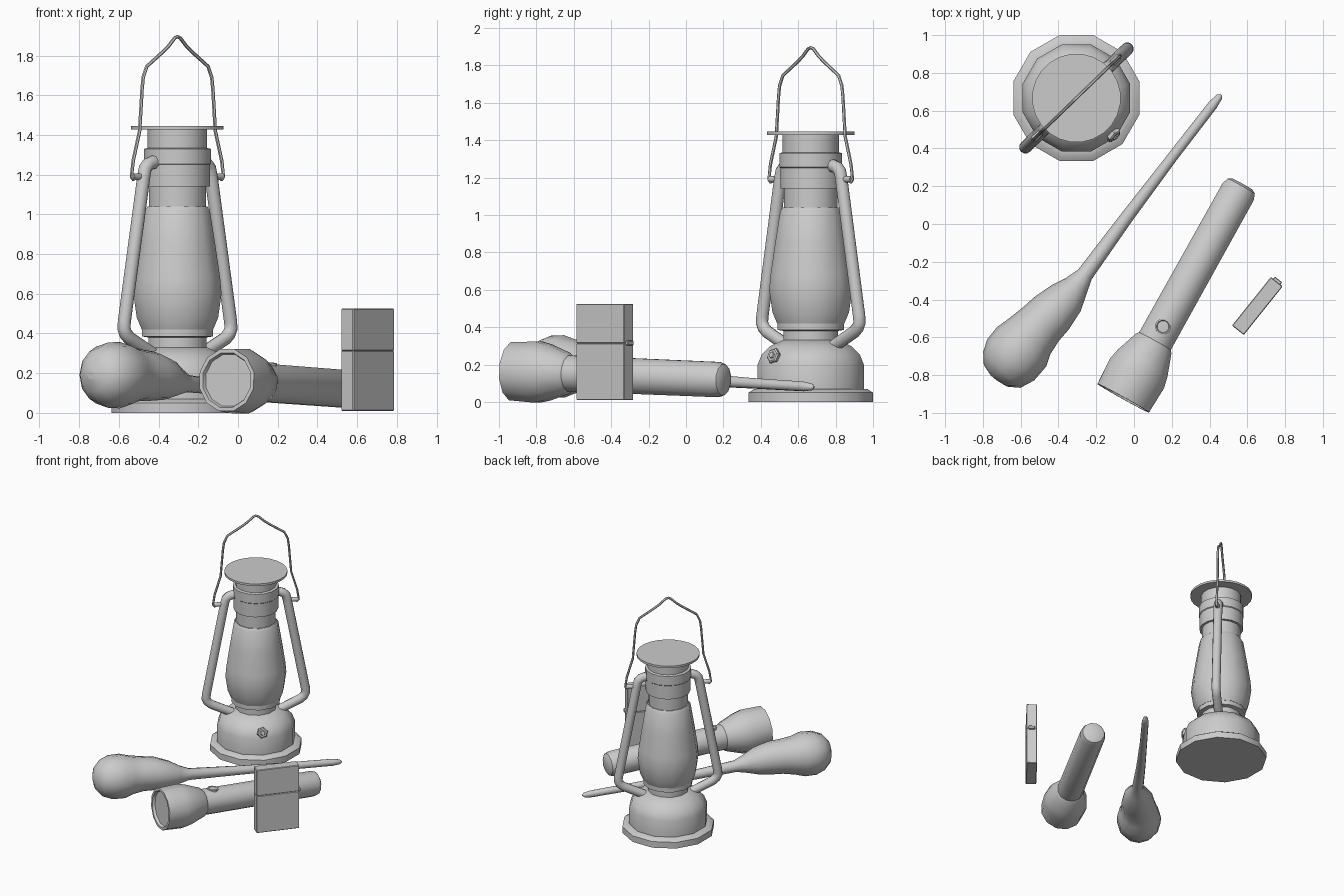
import bpy, bmesh, math
from mathutils import Vector, Matrix

if "Cube" in bpy.data.objects:
    bpy.data.objects.remove(bpy.data.objects["Cube"])


def finish(ob, angle=35):
    bpy.ops.object.select_all(action='DESELECT')
    ob.select_set(True)
    bpy.context.view_layer.objects.active = ob
    bpy.ops.object.shade_smooth_by_angle(angle=math.radians(angle))
    return ob


def mesh_object(name, bm):
    bmesh.ops.recalc_face_normals(bm, faces=bm.faces[:])
    me = bpy.data.meshes.new(name)
    bm.to_mesh(me)
    bm.free()
    ob = bpy.data.objects.new(name, me)
    bpy.context.collection.objects.link(ob)
    return finish(ob)


def lathe(name, profile, origin, axis=(0, 0, 1), sides=12, lobe=1.0):
    """Revolve (radius, height) points; lobe scales every other column."""
    bm = bmesh.new()
    m = Matrix.Translation(origin) @ Vector(axis).to_track_quat('Z', 'Y').to_matrix().to_4x4()
    k = 1 / math.cos(math.pi / sides)
    rings = []
    for r, h in profile:
        ring = []
        for i in range(sides):
            a = 2 * math.pi * (i + 0.5) / sides
            q = r * k * (lobe if i % 2 else 1)
            ring.append(bm.verts.new(m @ Vector((q * math.cos(a), q * math.sin(a), h))))
        rings.append(ring)
    for a, b in zip(rings, rings[1:]):
        for i in range(sides):
            j = (i + 1) % sides
            bm.faces.new((a[i], a[j], b[j], b[i]))
    bmesh.ops.remove_doubles(bm, verts=bm.verts[:], dist=1e-5)
    return mesh_object(name, bm)


def tube(name, points, radii, res=4):
    """Sweep a round section along points with a radius at each."""
    cu = bpy.data.curves.new(name, 'CURVE')
    cu.dimensions = '3D'
    cu.bevel_depth = 1
    cu.bevel_resolution = res
    cu.use_fill_caps = True
    sp = cu.splines.new('POLY')
    sp.points.add(len(points) - 1)
    for p, co, r in zip(sp.points, points, radii):
        p.co = (*co, 1)
        p.radius = r
    ob = bpy.data.objects.new(name, cu)
    bpy.context.collection.objects.link(ob)
    bpy.ops.object.select_all(action='DESELECT')
    ob.select_set(True)
    bpy.context.view_layer.objects.active = ob
    bpy.ops.object.convert(target='MESH')
    return finish(bpy.context.view_layer.objects.active, 50)


def box(name, size, local, matrix, bevel=0.004):
    bm = bmesh.new()
    bmesh.ops.create_cube(bm, size=1)
    bmesh.ops.scale(bm, vec=size, verts=bm.verts[:])
    bmesh.ops.bevel(bm, geom=bm.edges[:], offset=bevel, segments=1, affect='EDGES')
    bm.transform(matrix @ Matrix.Translation(local))
    return mesh_object(name, bm)


# Lantern: fuel tank, burner, globe, chimney, cap
L = Vector((-0.305, 0.667, 0))
lathe("lantern_base", [(0, 0), (.333, 0), (.333, .05), (.305, .068), (.284, .07), (.284, .2),
                       (.262, .255), (.215, .30), (.15, .33), (0, .335)], L)
lathe("burner", [(0, .32), (.147, .32), (.147, .38), (.178, .385), (.178, .42), (.165, .43), (0, .43)], L)
lathe("glass_globe", [(0, .42), (.18, .42), (.205, .48), (.222, .6), (.215, .68), (.19, .85),
                      (.163, 1.02), (.15, 1.04), (0, 1.04)], L)
lathe("chimney", [(0, 1.03), (.144, 1.03), (.144, 1.14), (.163, 1.14), (.163, 1.25), (.168, 1.255),
                  (.168, 1.33), (.15, 1.335), (.15, 1.43), (0, 1.43)], L, sides=16)
lathe("lantern_cap", [(0, 1.428), (.233, 1.428), (.233, 1.445), (0, 1.445)], L, sides=24)

# Lantern side tubes and bail, in the diagonal plane
D = Vector((math.cos(math.radians(44)), math.sin(math.radians(44)), 0))


def diag(pts, sign):
    return [L + D * (sign * r) + Vector((0, 0, z)) for r, z in pts]


side = [(.13, 1.262), (.175, 1.262), (.205, 1.252), (.226, 1.23), (.236, 1.19), (.372, .46),
        (.375, .425), (.362, .398), (.335, .375), (.18, .30)]
hook = [(.29, 1.185), (.31, 1.175), (.322, 1.19), (.31, 1.27), (.265, 1.42), (.248, 1.63),
        (.24, 1.69), (.215, 1.745), (.10, 1.82), (.06, 1.85), (.02, 1.888)]
for sign, tag in ((-1, "left"), (1, "right")):
    tube("side_tube_" + tag, diag(side, sign), [.034] * len(side))
    tube("bail_lug_" + tag, diag([(.22, 1.19), (.315, 1.19)], sign), [.017] * 2, 2)
bail = diag(hook, -1) + diag([(0, 1.895)], 1) + diag(hook[::-1], 1)
tube("bail_handle", bail, [.009] * len(bail), 1)

# Wick knob
K = Vector((.68, -.68, .28)).normalized()
P = L + Vector((.17, -.17, .235))
lathe("knob_stem", [(0, -.03), (.014, -.03), (.014, .05), (0, .05)], P, K, 8)
lathe("wick_knob", [(0, .028), (.036, .028), (.042, .036), (.042, .048), (.034, .055), (.02, .055),
                    (.016, .062), (0, .062)], P, K, 12, .82)

# Club: (along, across, height, radius)
club = [(-1.1, .05, .19, .02), (-1.085, .05, .19, .085), (-1.04, .045, .19, .137), (-.97, .042, .19, .165),
        (-.88, .042, .19, .167), (-.81, .045, .19, .145), (-.72, .04, .19, .13), (-.64, .033, .185, .125),
        (-.53, .025, .168, .103), (-.45, .025, .156, .07), (-.37, .029, .148, .044), (0, .052, .122, .035),
        (.4, .07, .10, .028), (.75, .082, .083, .026), (.805, .083, .08, .018), (.82, .083, .08, .005)]
tube("wooden_club", [(.64 * t - .77 * s, .77 * t + .64 * s, z) for t, s, z, r in club],
     [c[3] for c in club])

# Flashlight
head, tail = Vector((-.057, -.922, .165)), Vector((.575, .213, .118))
F = (tail - head).normalized()
lathe("flashlight_body", [(0, .02), (.13, .02), (.137, 0), (.156, 0), (.163, .15), (.15, .21), (.108, .33),
                          (.096, .345), (.094, 1.25), (.082, 1.285), (.06, 1.298), (0, 1.298)], head, F)
up = (Vector((0, 0, 1)) - F * F.z).normalized()
lathe("flashlight_button", [(0, .07), (.042, .07), (.042, .1), (.034, .103), (.03, .098), (0, .1)],
      head + F * .43, up, 12)

# Lighter case with hinged lid
B = Matrix.Translation((.653, -.434, 0)) @ Matrix.Rotation(math.radians(51.3), 4, 'Z')
box("lighter_case", (.33, .08, .303), (0, 0, .1615), B)
box("lighter_lid", (.33, .08, .212), (0, 0, .419), B)
box("lighter_hinge", (.03, .05, .026), (.165, 0, .315), B)
